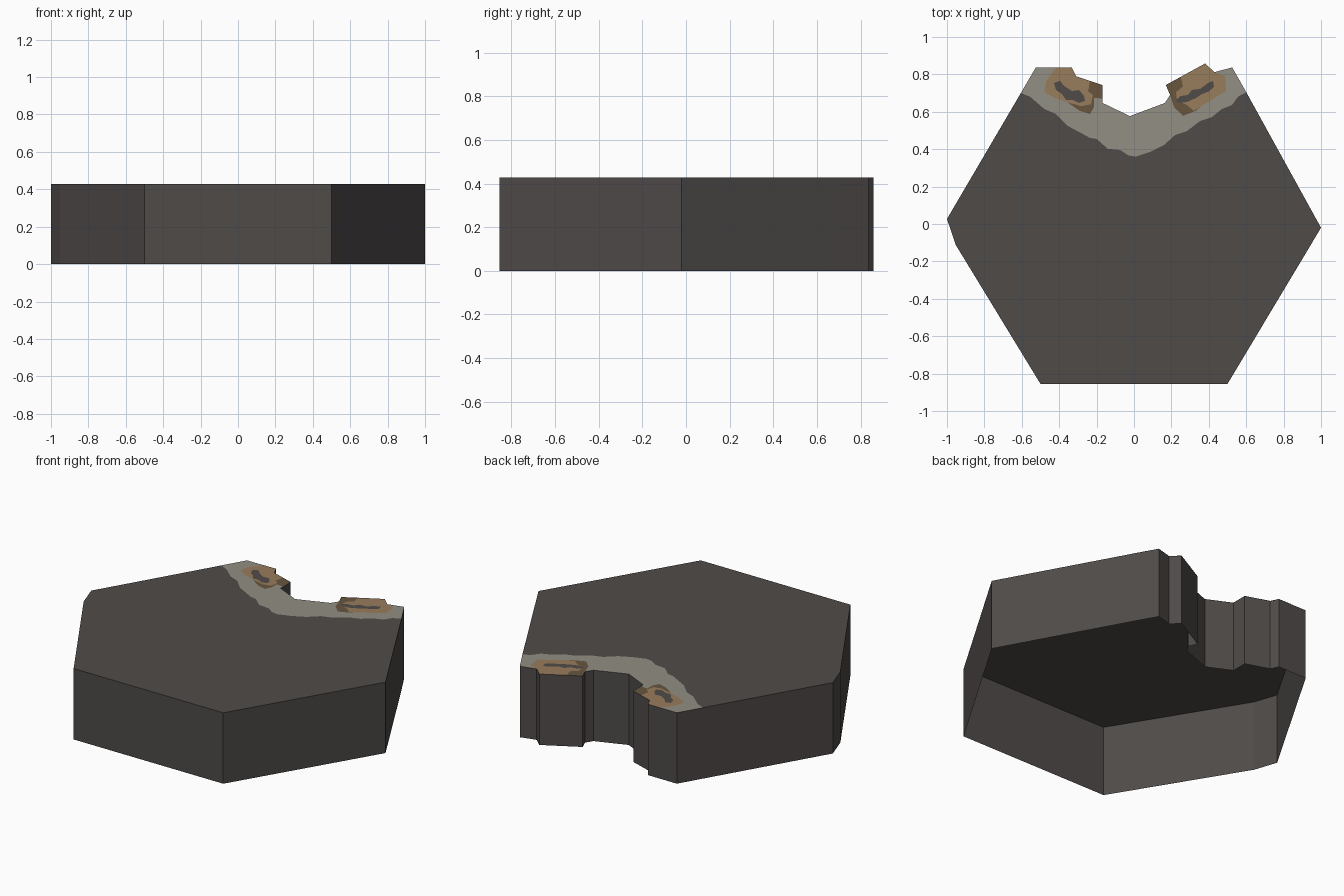
import bpy, bmesh

H = 0.43       # total height
STEP = 0.0004  # spacing of the painted layers


def srgb(r, g, b):
    lin = lambda c: c / 12.92 if c <= 0.04045 else ((c + 0.055) / 1.055) ** 2.4
    return (lin(r / 255), lin(g / 255), lin(b / 255), 1)


def material(name, rgb):
    m = bpy.data.materials.new(name)
    m.diffuse_color = srgb(*rgb)
    return m


STONE = material("dark stone", (79, 75, 73))
ASH = material("pale grey rim", (146, 142, 131))
TAN = material("tan patch", (152, 125, 92))
BROWN = material("dark brown patch", (103, 86, 63))


def flat_shape(name, points, z, mat, depth=0):
    """Flat upward face from an outline; depth adds side walls, open below."""
    bm = bmesh.new()
    top = [bm.verts.new((x, y, z)) for x, y in points]
    face = bm.faces.new(top)
    face.normal_update()
    if face.normal.z < 0:
        face.normal_flip()
    if depth:
        low = [bm.verts.new((x, y, z - depth)) for x, y in points]
        for i in range(len(top)):
            bm.faces.new((top[i - 1], low[i - 1], low[i], top[i]))
    bmesh.ops.triangulate(bm, faces=[face], ngon_method='EAR_CLIP')
    me = bpy.data.meshes.new(name)
    bm.to_mesh(me)
    bm.free()
    me.materials.append(mat)
    ob = bpy.data.objects.new(name, me)
    bpy.context.collection.objects.link(ob)


def layer(name, points, level, mat):
    flat_shape(name, points, H - (4 - level) * STEP, mat)


# Broken back edge, right to left
back = [(0.6, 0.705), (0.525, 0.837), (0.43, 0.812), (0.38, 0.858), (0.17, 0.743),
        (0.193, 0.69), (0.165, 0.647), (-0.022, 0.577), (-0.168, 0.647),
        (-0.168, 0.743), (-0.31, 0.79), (-0.333, 0.837), (-0.525, 0.837), (-0.605, 0.7)]

# Hexagonal shell with one chipped corner, open underneath
front = [(-1, 0.027), (-0.953, -0.112), (-0.5, -0.855), (0.5, -0.855), (1, -0.02)]
top_z = H - 4 * STEP
flat_shape("hexagon_body", back + front, top_z, STONE, depth=top_z)

# Pale rim around the notch
inner = [(-0.555, 0.68), (-0.48, 0.615), (-0.417, 0.588), (-0.353, 0.524), (-0.235, 0.46),
         (-0.2, 0.455), (-0.14, 0.402), (-0.075, 0.396), (-0.03, 0.367), (0.01, 0.36),
         (0.085, 0.385), (0.16, 0.422), (0.22, 0.476), (0.283, 0.497), (0.353, 0.55),
         (0.417, 0.572), (0.47, 0.615), (0.524, 0.636), (0.556, 0.68)]
layer("pale_rim", back + inner, 1, ASH)

# Dark brown patches
layer("left_brown_patch", [(-0.168, 0.743), (-0.31, 0.79), (-0.333, 0.825), (-0.4, 0.81),
      (-0.42, 0.7), (-0.363, 0.655), (-0.29, 0.605), (-0.235, 0.588), (-0.214, 0.625),
      (-0.214, 0.675), (-0.168, 0.67)], 2, BROWN)
layer("right_brown_patch", [(0.17, 0.743), (0.38, 0.858), (0.42, 0.81), (0.42, 0.68),
      (0.33, 0.605), (0.262, 0.578), (0.214, 0.625), (0.193, 0.69)], 2, BROWN)

# Tan patches
layer("left_tan_patch", [(-0.415, 0.837), (-0.333, 0.837), (-0.31, 0.79), (-0.235, 0.765),
      (-0.246, 0.71), (-0.22, 0.69), (-0.23, 0.64), (-0.28, 0.63), (-0.363, 0.652),
      (-0.42, 0.673), (-0.48, 0.705), (-0.47, 0.765)], 3, TAN)
layer("right_tan_patch", [(0.38, 0.858), (0.43, 0.812), (0.487, 0.79), (0.492, 0.711),
      (0.406, 0.658), (0.32, 0.605), (0.283, 0.636), (0.23, 0.66), (0.225, 0.705),
      (0.262, 0.735), (0.25, 0.787)], 3, TAN)

# Dark streaks
layer("left_streak", [(-0.428, 0.754), (-0.395, 0.765), (-0.374, 0.738), (-0.332, 0.711),
      (-0.294, 0.716), (-0.267, 0.684), (-0.262, 0.658), (-0.294, 0.647), (-0.326, 0.663),
      (-0.364, 0.663), (-0.385, 0.695), (-0.417, 0.716)], 4, STONE)
layer("right_streak", [(0.225, 0.663), (0.246, 0.684), (0.289, 0.69), (0.31, 0.717),
      (0.353, 0.722), (0.396, 0.754), (0.422, 0.765), (0.428, 0.733), (0.396, 0.706),
      (0.364, 0.695), (0.332, 0.674), (0.283, 0.652), (0.235, 0.647)], 4, STONE)
